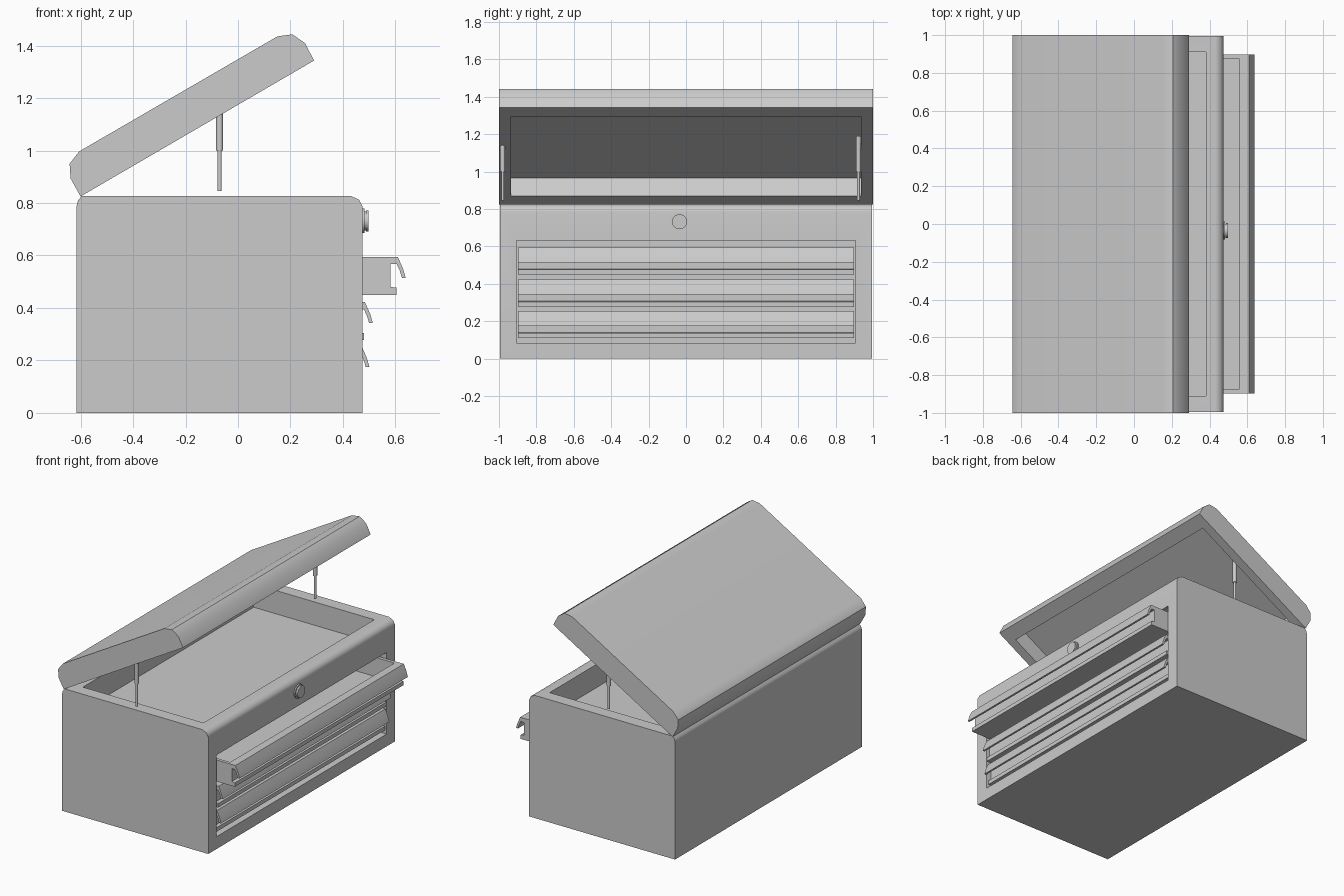
import bpy, bmesh, math
from mathutils import Vector

if "Cube" in bpy.data.objects:
    bpy.data.objects.remove(bpy.data.objects["Cube"])


def prism(name, profile, half_y):
    """Extrude an x-z outline symmetrically along y."""
    bm = bmesh.new()
    face = bm.faces.new([bm.verts.new((x, -half_y, z)) for x, z in profile])
    ext = bmesh.ops.extrude_face_region(bm, geom=[face])["geom"]
    bmesh.ops.translate(bm, vec=(0, 2 * half_y, 0),
                        verts=[v for v in ext if isinstance(v, bmesh.types.BMVert)])
    bmesh.ops.recalc_face_normals(bm, faces=bm.faces[:])
    me = bpy.data.meshes.new(name)
    bm.to_mesh(me)
    bm.free()
    ob = bpy.data.objects.new(name, me)
    bpy.context.collection.objects.link(ob)
    return ob


def rect(x0, x1, z0, z1):
    return [(x0, z0), (x1, z0), (x1, z1), (x0, z1)]


def activate(ob):
    bpy.ops.object.select_all(action='DESELECT')
    ob.select_set(True)
    bpy.context.view_layer.objects.active = ob


def cut(ob, profile, half_y):
    """Subtract a prism from an object."""
    cutter = prism("cutter", profile, half_y)
    cutter.hide_render = True
    mod = ob.modifiers.new("cut", 'BOOLEAN')
    mod.operation, mod.solver, mod.object = 'DIFFERENCE', 'EXACT', cutter
    activate(ob)
    bpy.ops.object.modifier_apply(modifier=mod.name)
    bpy.data.objects.remove(cutter)


def smooth(ob, angle=40):
    activate(ob)
    bpy.ops.object.shade_smooth_by_angle(angle=math.radians(angle))
    mod = ob.modifiers.new("flat_panels", 'WEIGHTED_NORMAL')
    mod.keep_sharp = True


def cylinder(name, radius, a, b, sides=16):
    a, b = Vector(a), Vector(b)
    bpy.ops.mesh.primitive_cylinder_add(vertices=sides, radius=radius,
                                        depth=(b - a).length, location=(a + b) / 2)
    ob = bpy.context.object
    ob.name = name
    ob.rotation_euler = (b - a).to_track_quat('Z', 'Y').to_euler()
    smooth(ob)
    return ob


# Chest body with top tray and drawer bay
body = prism("chest_body", [(-0.615, 0), (0.475, 0), (0.475, 0.785), (0.461, 0.813),
                            (0.43, 0.827), (-0.595, 0.827), (-0.61, 0.81), (-0.615, 0.79)], 0.995)
cut(body, rect(-0.52, 0.38, 0.67, 1.0), 0.91)
cut(body, rect(-0.5, 0.6, 0.083, 0.633), 0.905)
smooth(body)

# Raised lid, hollow underneath
lid = prism("lid", [(-0.6, 0.825), (0.29, 1.343), (0.255, 1.41), (0.207, 1.443), (0.15, 1.435),
                    (-0.605, 0.997), (-0.642, 0.95), (-0.638, 0.893)], 1.0)
hinge = Vector((-0.6, 0.825))
along = (Vector((0.29, 1.343)) - hinge).normalized()
up = Vector((-along.y, along.x))
cut(lid, [tuple(hinge + along * s + up * t)
          for s, t in ((0.09, -0.05), (0.935, -0.05), (0.935, 0.11), (0.09, 0.11))], 0.935)
smooth(lid)

# Drawers: lip position in x, bottom height
for label, front, base in (("top", 0.605, 0.45), ("middle", 0.48, 0.277), ("bottom", 0.467, 0.11)):
    # Side outline with curved pull above a recessed face and lower lip
    outline = [(-0.95, 0), (0, 0), (0, 0.027), (-0.023, 0.03), (-0.023, 0.117), (0, 0.117),
               (0.011, 0.094), (0.02, 0.065), (0.034, 0.065), (0.024, 0.1), (0.004, 0.145),
               (-0.95, 0.145)]
    drawer = prism(label + "_drawer", [(front + x, base + z) for x, z in outline], 0.897)
    cut(drawer, rect(front - 0.93, front - 0.05, base + 0.015, base + 0.3), 0.875)
    smooth(drawer, 30)

# Lid struts: thin rod sliding in a thicker sleeve
for label, y, top in (("left", -0.98, 1.15), ("right", 0.922, 1.19)):
    cylinder(label + "_strut_rod", 0.008, (-0.07, y, 0.845), (-0.07, y, 1.01))
    cylinder(label + "_strut_sleeve", 0.0135, (-0.07, y, 1.0), (-0.07, y, top))

# Round lock on the front panel
for label, r, x0, x1 in (("flange", 0.047, 0.47, 0.483), ("neck", 0.036, 0.48, 0.49),
                         ("knob", 0.04, 0.487, 0.497)):
    cylinder("lock_" + label, r, (x0, -0.035, 0.732), (x1, -0.035, 0.732), 32)
